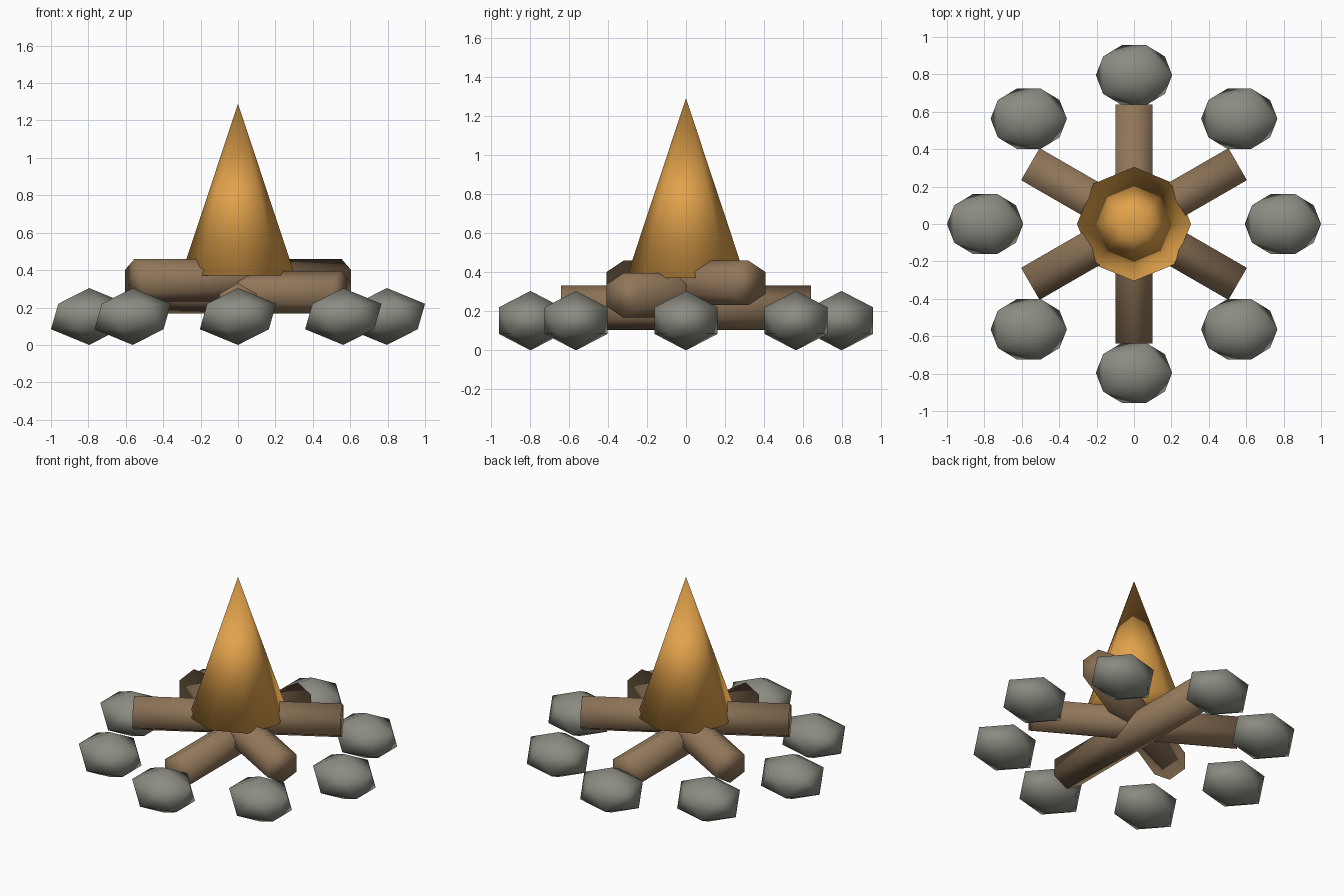
import bpy
import math

if "Cube" in bpy.data.objects:
    bpy.data.objects.remove(bpy.data.objects["Cube"])


def material(name, rgb):
    m = bpy.data.materials.new(name)
    m.diffuse_color = (*rgb, 1.0)
    m.use_nodes = True
    m.node_tree.nodes["Principled BSDF"].inputs["Base Color"].default_value = m.diffuse_color
    return m


STONE = material("stone grey", (0.26, 0.26, 0.225))
WOOD = material("log brown", (0.28, 0.18, 0.10))
FIRE = material("flame orange", (0.75, 0.36, 0.07))


def finish(name, mat):
    # Name, colour and smooth-shade the newest object
    ob = bpy.context.object
    ob.name = name
    ob.data.materials.append(mat)
    bpy.ops.object.shade_smooth()
    return ob


# Ring of eight squashed stones, all facing the same way
RING = 0.796
for i in range(8):
    a = math.radians(45 * i)
    bpy.ops.mesh.primitive_ico_sphere_add(
        subdivisions=1, radius=1,
        location=(RING * math.cos(a), RING * math.sin(a), 0.152))
    stone = finish(f"stone_{i + 1}", STONE)
    stone.scale = (0.228, 0.19, 0.152)

# Three six-sided logs crossing at the centre, stacked upwards
for i, (angle, z) in enumerate([(0, 0.217), (60, 0.281), (120, 0.345)]):
    bpy.ops.mesh.primitive_cylinder_add(
        vertices=6, radius=0.114, depth=1.28, location=(0, 0, z),
        rotation=(math.radians(90), 0, math.radians(angle)))
    finish(f"log_{i + 1}", WOOD)

# Eight-sided flame cone
bpy.ops.mesh.primitive_cone_add(
    vertices=8, radius1=0.305, radius2=0, depth=0.92, location=(0, 0, 0.83))
finish("flame", FIRE)
